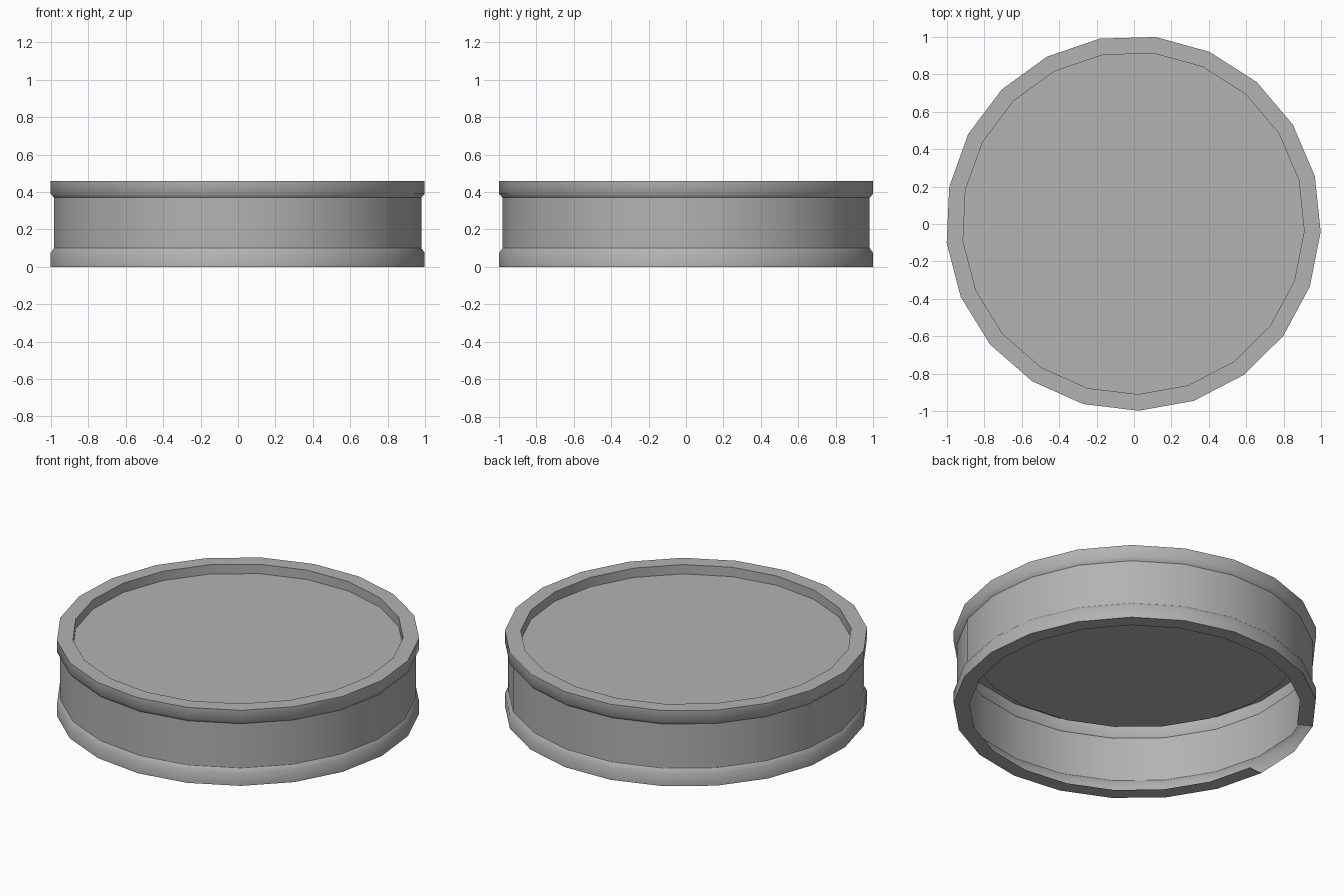
import bpy, bmesh
from math import cos, sin, radians, tau

if "Cube" in bpy.data.objects:
    bpy.data.objects.remove(bpy.data.objects["Cube"])

SIDES = 21
TURN = radians(-2.6)
RADIUS = 1.003
CENTRE = (-0.004, 0.004)

grey = bpy.data.materials.new("plain grey")
grey.use_nodes = True
colour = (0.45, 0.45, 0.45, 1)
grey.diffuse_color = colour
grey.node_tree.nodes["Principled BSDF"].inputs["Base Color"].default_value = colour


def lathe(name, profile, gaps=(), cap=False):
    """Spin a (radius, height) profile; gaps are (band, segment) faces left open."""
    bm = bmesh.new()
    rings = []
    for r, z in profile:
        ring = []
        for i in range(SIDES):
            a = TURN + tau * i / SIDES
            ring.append(bm.verts.new((CENTRE[0] + r * RADIUS * cos(a),
                                      CENTRE[1] + r * RADIUS * sin(a), z)))
        rings.append(ring)
    for band, (low, high) in enumerate(zip(rings, rings[1:])):
        for i in range(SIDES):
            if (band, i) not in gaps:
                j = (i + 1) % SIDES
                bm.faces.new((low[i], low[j], high[j], high[i]))
    if cap:
        bm.faces.new(rings[-1])
    mesh = bpy.data.meshes.new(name)
    bm.to_mesh(mesh)
    bm.free()
    mesh.materials.append(grey)
    obj = bpy.data.objects.new(name, mesh)
    bpy.context.collection.objects.link(obj)
    bpy.ops.object.select_all(action="DESELECT")
    obj.select_set(True)
    bpy.context.view_layer.objects.active = obj
    bpy.ops.object.shade_smooth_by_angle(angle=radians(60))
    return obj


# Bottom rim: flat foot ring, open over two segments, then band and chamfer
lathe("bottom_rim", [(0.912, 0), (1, 0), (1, 0.075), (0.982, 0.1)],
      gaps={(0, 9), (0, 10)})

# Thin side wall between the rims
lathe("side_wall", [(0.982, 0.1), (0.982, 0.37)])

# Top rim: chamfer, band, flat lip and the recessed lid
lathe("top_rim", [(0.982, 0.37), (1, 0.39), (1, 0.46), (0.912, 0.46), (0.912, 0.403)],
      cap=True)
